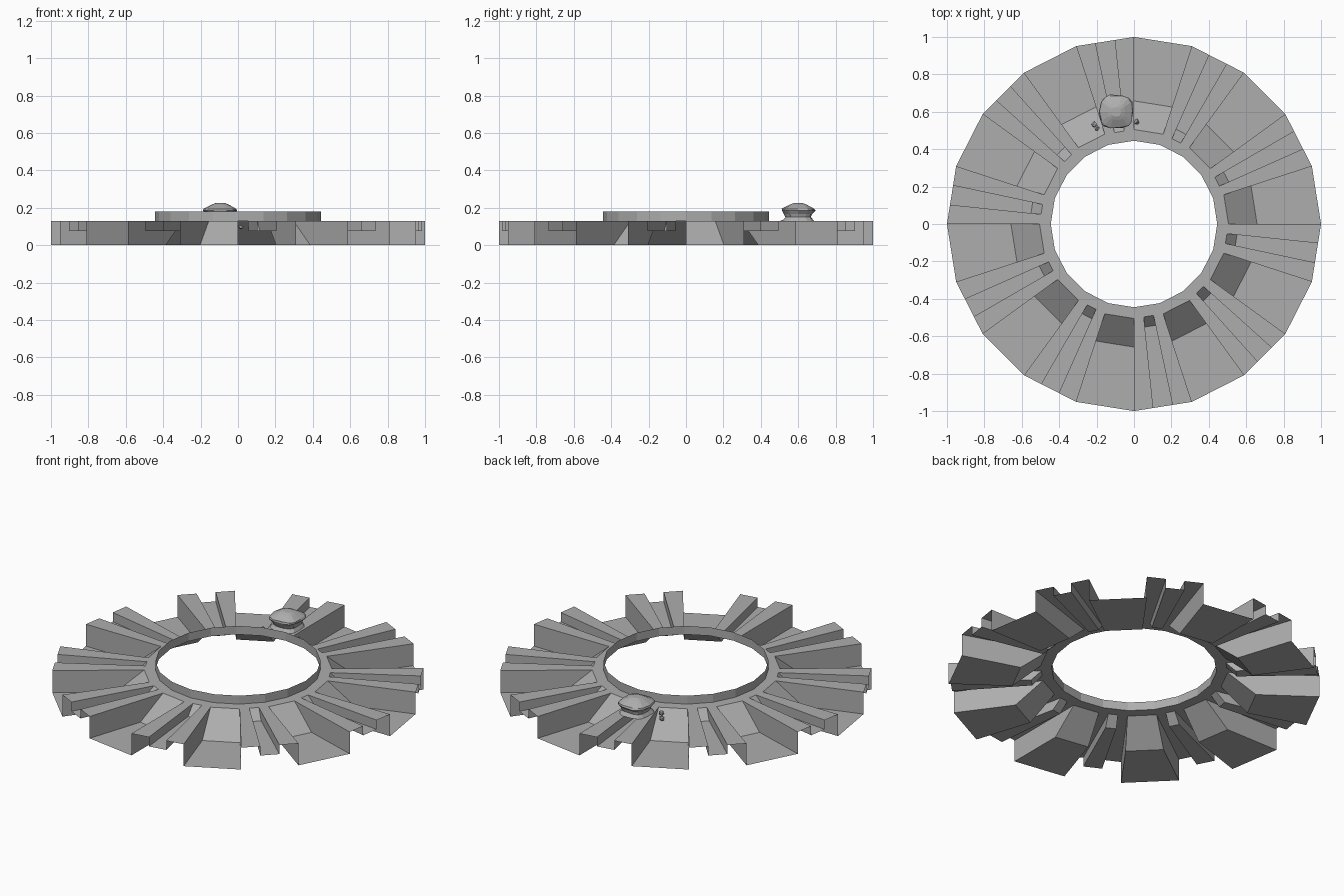
import bpy
import bmesh
import random
from math import cos, sin, tau, copysign
from mathutils import Vector

if "Cube" in bpy.data.objects:
    bpy.data.objects.remove(bpy.data.objects["Cube"])

SIDES = 20
R_OUT, R_IN, R_HOLE = 1.0, 0.505, 0.445
Z_TOP, Z_RIM = 0.13, 0.18

grey = bpy.data.materials.new("stone_grey")
grey.use_nodes = True
grey.diffuse_color = (0.42, 0.42, 0.42, 1)
grey.node_tree.nodes["Principled BSDF"].inputs["Base Color"].default_value = (0.42, 0.42, 0.42, 1)


def point(side, t, r, z):
    """Point at fraction t along one side of the polygon of radius r."""
    a, b = (Vector((cos(i * tau / SIDES), sin(i * tau / SIDES), 0)) for i in (side, side + 1))
    return a.lerp(b, t) * r + Vector((0, 0, z))


def face(bm, points):
    bm.faces.new([bm.verts.new(p) for p in points])


def strip(bm, side, t0, t1, start, end):
    """Quad running from one (radius, height) to another."""
    face(bm, [point(side, t0, *start), point(side, t0, *end),
              point(side, t1, *end), point(side, t1, *start)])


def trough(bm, side, t0, t1, r_foot, z_floor):
    """Open channel: sloped inner end, flat floor and two upright walls."""
    section = [(R_IN, Z_TOP), (r_foot, z_floor), (R_OUT, z_floor), (R_OUT, Z_TOP)]
    strip(bm, side, t0, t1, section[0], section[1])
    strip(bm, side, t0, t1, section[1], section[2])
    face(bm, [point(side, t0, *s) for s in reversed(section)])
    face(bm, [point(side, t1, *s) for s in section])


def finish(bm, name):
    bmesh.ops.remove_doubles(bm, verts=bm.verts, dist=0.0005)
    mesh = bpy.data.meshes.new(name)
    bm.to_mesh(mesh)
    bm.free()
    mesh.materials.append(grey)
    obj = bpy.data.objects.new(name, mesh)
    bpy.context.collection.objects.link(obj)
    return obj


# Toothed outer ring: wide troughs alternate with grooved ridges
bm = bmesh.new()
for side in range(0, SIDES, 2):
    trough(bm, side, 0, 1, 0.658, 0)
    for t0, t1 in ((0, 1 / 3), (2 / 3, 1)):
        strip(bm, side + 1, t0, t1, (R_IN, Z_TOP), (R_OUT, Z_TOP))
    trough(bm, side + 1, 1 / 3, 2 / 3, 0.56, 0.075)
finish(bm, "toothed_ring")

# Hub: flat ledge with an upright rim around the hole
bm = bmesh.new()
for side in range(SIDES):
    strip(bm, side, 0, 1, (R_HOLE, Z_TOP), (R_IN, Z_TOP))
    strip(bm, side, 0, 1, (R_HOLE, Z_RIM), (R_HOLE, Z_TOP))
finish(bm, "hub_rim")

# Boulder: rough squarish stack of rings with a narrow neck
random.seed(4)
SEGMENTS = 14
bm = bmesh.new()
loops = []
for half, z in ((0.085, 0.13), (0.07, 0.15), (0.077, 0.168),
                (0.092, 0.185), (0.088, 0.195), (0.045, 0.217), (0.025, 0.225)):
    loop = []
    for i in range(SEGMENTS):
        c, s = cos(i * tau / SEGMENTS), sin(i * tau / SEGMENTS)
        x, y = (copysign(abs(v) ** 0.65, v) * half * random.uniform(0.94, 1.03) for v in (c, s))
        loop.append(bm.verts.new((x - 0.095, y + 0.6, z)))
    loops.append(loop)
for low, high in zip(loops, loops[1:]):
    for i in range(SEGMENTS):
        j = (i + 1) % SEGMENTS
        bm.faces.new((low[i], low[j], high[j], high[i]))
bm.faces.new(loops[-1])
finish(bm, "boulder")

# Loose chips beside the boulder
for number, (x, y, z) in enumerate(((-0.215, 0.535, 0.1), (-0.2, 0.515, 0.12), (0.015, 0.545, 0.1))):
    bm = bmesh.new()
    bmesh.ops.create_icosphere(bm, subdivisions=1, radius=0.016)
    for v in bm.verts:
        v.co = v.co * random.uniform(0.7, 1.2) + Vector((x, y, z))
    finish(bm, f"chip_{number + 1}")
